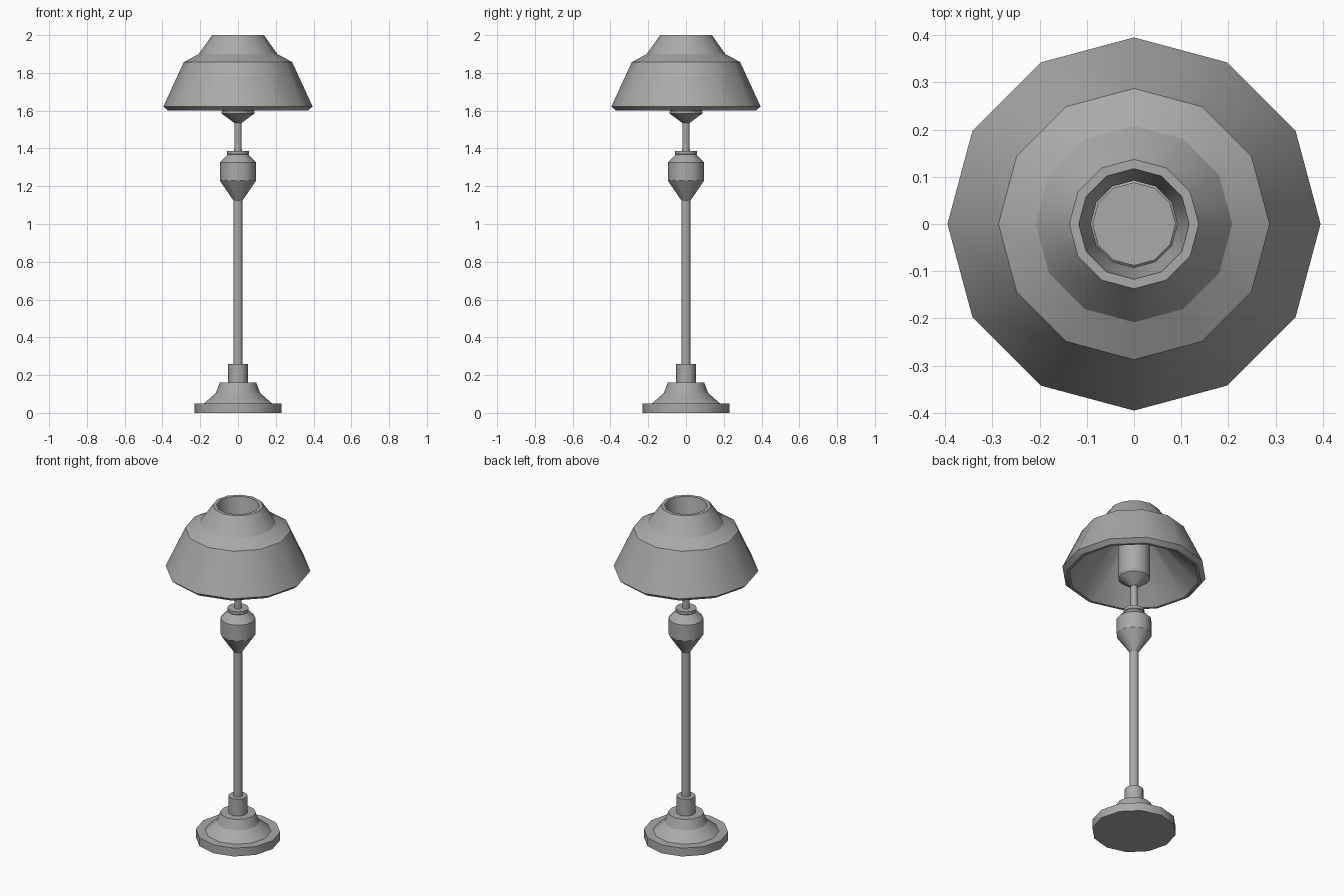
import bpy, bmesh, math

if "Cube" in bpy.data.objects:
    bpy.data.objects.remove(bpy.data.objects["Cube"], do_unlink=True)

SIDES = 12

metal = bpy.data.materials.new("plain grey")
metal.use_nodes = True
grey = (0.4, 0.4, 0.4, 1)
metal.diffuse_color = grey
metal.node_tree.nodes["Principled BSDF"].inputs["Base Color"].default_value = grey


def lathe(name, profile, closed=False):
    """Spin (radius, height) points round z, smooth around, creased at each ring."""
    bm = bmesh.new()
    rings = []
    for r, z in profile:
        ring = []
        for i in range(SIDES):
            a = math.tau * i / SIDES
            ring.append(bm.verts.new((r * math.cos(a), r * math.sin(a), z)))
        rings.append(ring)
    pairs = list(zip(rings, rings[1:]))
    if closed:
        pairs.append((rings[-1], rings[0]))
    else:
        bm.faces.new(rings[0])
        bm.faces.new(rings[-1])
    for low, high in pairs:
        for i in range(SIDES):
            j = (i + 1) % SIDES
            bm.faces.new((low[i], low[j], high[j], high[i])).smooth = True
    for ring in rings:
        for i in range(SIDES):
            bm.edges.get((ring[i], ring[i - 1])).smooth = False
    bmesh.ops.recalc_face_normals(bm, faces=bm.faces)
    mesh = bpy.data.meshes.new(name)
    bm.to_mesh(mesh)
    bm.free()
    mesh.materials.append(metal)
    bpy.context.collection.objects.link(bpy.data.objects.new(name, mesh))


# Foot: flat disc, flared mound and collar
lathe("base", [(0.23, 0), (0.23, 0.05), (0.18, 0.05), (0.117, 0.105),
               (0.097, 0.16), (0.052, 0.16), (0.052, 0.26), (0.02, 0.26)])

# Long pole
lathe("pole", [(0.0245, 0.25), (0.0245, 1.14)])

# Turned knob with a small collar on top
lathe("knob", [(0.0245, 1.125), (0.096, 1.23), (0.096, 1.325), (0.055, 1.367),
               (0.058, 1.37), (0.058, 1.387), (0.02, 1.387)])

# Thin neck
lathe("neck", [(0.02, 1.38), (0.0185, 1.55)])

# Bulb holder: cone cup with a cylinder above it
lathe("holder_cup", [(0.02, 1.535), (0.087, 1.585), (0.087, 1.592)])
lathe("bulb_holder", [(0.084, 1.592), (0.088, 1.602), (0.088, 1.85)])

# Shade: bevelled outer wall, top rim, funnel lip and conical inside
lathe("shade", [(0.355, 1.6), (0.37, 1.6), (0.395, 1.622), (0.287, 1.857),
                (0.208, 1.9), (0.137, 2), (0.117, 2), (0.092, 1.87)],
      closed=True)
